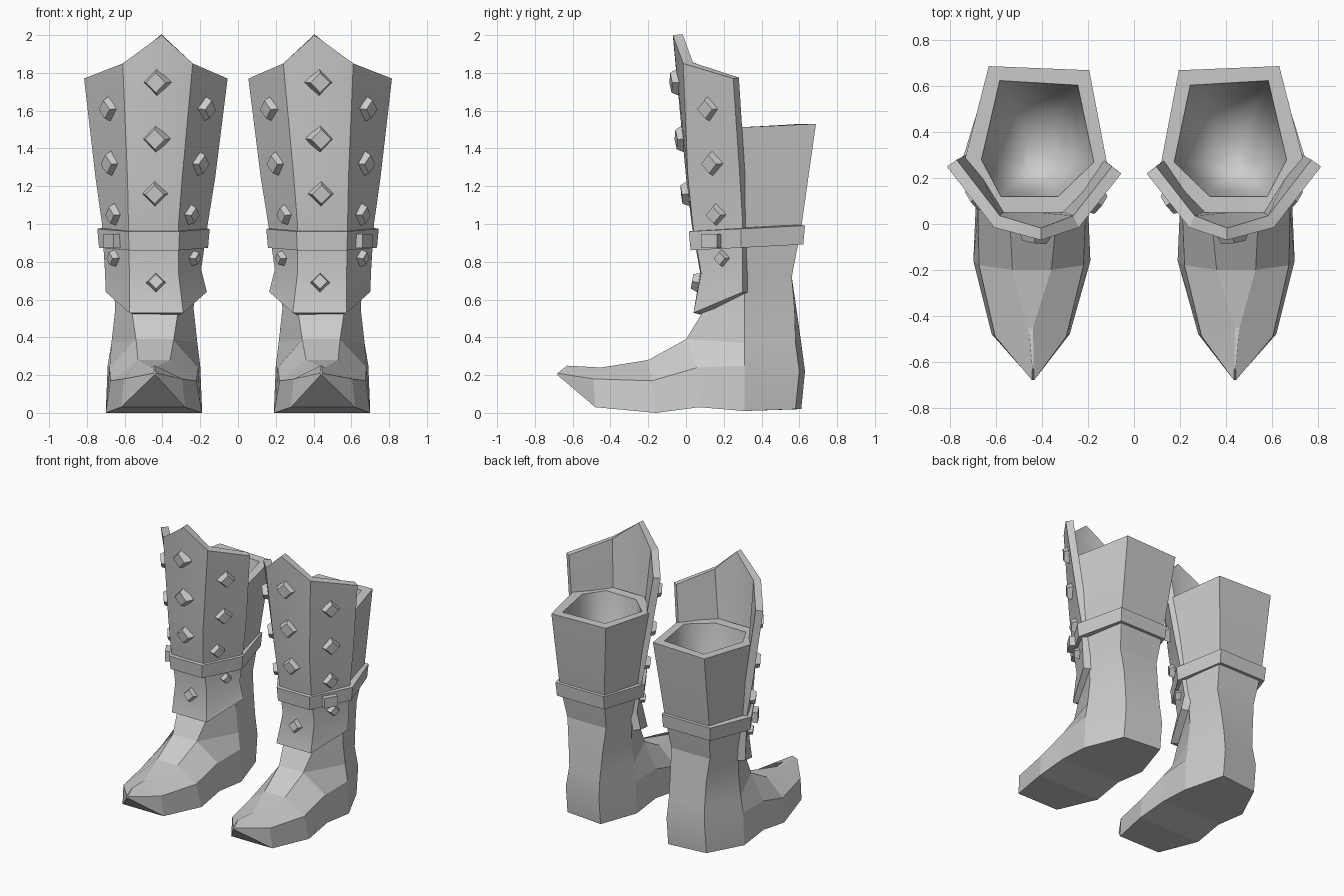
import bpy, bmesh, math
from mathutils import Vector, Matrix
from mathutils.bvhtree import BVHTree

if "Cube" in bpy.data.objects:
    bpy.data.objects.remove(bpy.data.objects["Cube"])

grey = bpy.data.materials.new("plain_grey")
grey.diffuse_color = (0.6, 0.6, 0.6, 1)
grey.use_nodes = True
grey.node_tree.nodes["Principled BSDF"].inputs["Base Color"].default_value = grey.diffuse_color


def finish(name, bm, solid=0.0, angle=25, recalc=True):
    """Turn a bmesh into a part, thicken it if asked, and mirror it to the other boot."""
    if recalc:
        bmesh.ops.recalc_face_normals(bm, faces=bm.faces)
    me = bpy.data.meshes.new(name)
    bm.to_mesh(me)
    bm.free()
    me.materials.append(grey)
    ob = bpy.data.objects.new(name, me)
    bpy.context.collection.objects.link(ob)
    bpy.ops.object.select_all(action='DESELECT')
    bpy.context.view_layer.objects.active = ob
    ob.select_set(True)
    if solid:
        m = ob.modifiers.new("thickness", 'SOLIDIFY')
        m.thickness = solid
        m.offset = -1
        m.use_even_offset = True
        bpy.ops.object.modifier_apply(modifier=m.name)
    bpy.ops.object.shade_smooth_by_angle(angle=math.radians(angle))
    ob.modifiers.new("other_boot", 'MIRROR').use_mirror_merge = False
    return ob


def loft(bm, rings, closed=True):
    """Skin consecutive rings of equal length; returns the vertex rows."""
    rows = [[bm.verts.new(p) for p in r] for r in rings]
    n = len(rows[0])
    for a, b in zip(rows, rows[1:]):
        for i in range(n if closed else n - 1):
            j = (i + 1) % n
            bm.faces.new((a[i], b[i], b[j], a[j]))
    return rows


def leg_ring(f, s, b, skew=0.0):
    """Six-sided section from front, side and back pairs: (x left, x right, y, z)."""
    return [(f[0], f[2], f[3]), (f[1], f[2], f[3]), (s[1], s[2], s[3]),
            (b[1], b[2] + skew, b[3]), (b[0], b[2], b[3]), (s[0], s[2], s[3])]


# Leg shaft, heel up to the rim
legs = [
    leg_ring((.20, .69, .07, .03), (.19, .70, .31, .01), (.28, .575, .61, .02), -.03),
    leg_ring((.21, .68, .06, .24), (.20, .69, .31, .25), (.28, .575, .63, .22), -.03),
    leg_ring((.34, .54, .00, .39), (.215, .67, .31, .37), (.285, .56, .61, .37), -.03),
    leg_ring((.32, .56, .08, .52), (.235, .65, .31, .55), (.28, .57, .585, .55), -.01),
    leg_ring((.34, .54, .13, .72), (.225, .66, .31, .72), (.27, .59, .56, .72)),
    leg_ring((.34, .56, .08, .98), (.185, .695, .30, .98), (.25, .62, .61, .98)),
    leg_ring((.31, .59, .05, 1.50), (.115, .745, .25, 1.51), (.195, .633, .67, 1.53), .018),
]
inner = [(.33, .12, 1.50), (.58, .12, 1.50), (.665, .28, 1.51),
         (.585, .625, 1.53), (.245, .605, 1.53), (.175, .27, 1.51)]
bm = bmesh.new()
rows = loft(bm, legs + [inner])
bm.faces.new(rows[0])
finish("boot_leg", bm, angle=15)

# Softly shaded lining inside the shaft
bm = bmesh.new()
c = Vector((.43, .27, 0))
rings = [inner]
for k, z in ((.85, 1.30), (.6, 1.14), (.25, 1.08)):
    rings.append([(c.x + (x - c.x) * k, c.y + (y - c.y) * k, z) for x, y, _ in inner])
rows = loft(bm, rings)
bm.faces.new(rows[-1])
for f in bm.faces:
    f.normal_update()
    if f.normal.dot(Vector((c.x, c.y, 1.6)) - f.calc_center_median()) < 0:
        f.normal_flip()
finish("boot_lining", bm, angle=180, recalc=False)


# Foot, from the instep to the pointed toe
def foot_ring(b, m, t):
    return [(b[0], b[2], b[3]), (m[0], m[2], m[3]), (t[0], t[2], t[3]),
            (t[1], t[2], t[3]), (m[1], m[2], m[3]), (b[1], b[2], b[3])]


bm = bmesh.new()
rows = loft(bm, [
    foot_ring((.20, .69, .07, .03), (.21, .68, .06, .24), (.34, .54, .00, .39)),
    foot_ring((.19, .70, -.16, .00), (.22, .675, -.18, .17), (.36, .53, -.20, .28)),
    foot_ring((.28, .62, -.48, .03), (.295, .605, -.49, .18), (.44, .46, -.45, .24)),
    foot_ring((.437, .443, -.68, .20), (.435, .445, -.68, .21), (.437, .443, -.63, .25)),
])
bm.faces.new(rows[-1])
finish("foot", bm, angle=12)

# Front guard plate with a peaked top
bm = bmesh.new()
loft(bm, [
    [(.055, .22, 1.77), (.24, -.015, 1.85), (.405, -.07, 2.0), (.61, -.015, 1.85), (.815, .25, 1.77)],
    [(.12, .27, 1.25), (.295, .01, 1.25), (.435, .00, 1.25), (.585, .01, 1.25), (.755, .285, 1.25)],
    [(.16, .29, 1.0), (.315, .035, 1.0), (.44, .03, 1.0), (.58, .035, 1.0), (.72, .30, 1.0)],
    [(.195, .30, .76), (.315, .08, .74), (.44, .075, .74), (.575, .08, .74), (.705, .30, .76)],
    [(.165, .30, .64), (.29, .04, .53), (.435, .04, .53), (.575, .04, .53), (.70, .30, .64)],
], closed=False)
bm.normal_update()
tree = BVHTree.FromBMesh(bm)
finish("front_guard", bm, solid=.052, recalc=False)

# Diamond studs seated on the guard
bm = bmesh.new()
studs = [(.43, 1.75, .077), (.435, 1.45, .077), (.44, 1.16, .072), (.435, .69, .057)]
for x, z, r in ((.172, 1.61, .07), (.207, 1.32, .07), (.255, 1.05, .06), (.24, .82, .045)):
    studs.append((x, z, r))
for x, z, r in ((.68, 1.61, .072), (.67, 1.32, .072), (.65, 1.05, .065), (.65, .82, .05)):
    studs.append((x, z, r))
for x, z, r in studs:
    spot, normal, _, _ = tree.ray_cast(Vector((x, -2, z)), Vector((0, 1, 0)))
    turn = normal.to_track_quat('Z', 'Y').to_matrix().to_4x4()
    bmesh.ops.create_cone(bm, cap_ends=True, segments=4, radius1=r, radius2=r * .68, depth=.05,
                          matrix=Matrix.Translation(spot + normal * .01) @ turn)
finish("studs", bm)

# Strap around leg and guard
belt = [(.31, .015), (.58, .015), (.745, .29), (.64, .63), (.24, .63), (.15, .27)]
bm = bmesh.new()
loft(bm, [[(.44 + (x - .44) * k, .32 + (y - .32) * k, z + y * .05) for x, y in belt]
          for z, k in ((.96, 1.0), (.86, .97))])
finish("strap", bm, solid=.045)

# Buckle on the outer side
bm = bmesh.new()
bmesh.ops.create_cube(bm, size=1, matrix=Matrix.Translation((.655, .14, .91))
                      @ Matrix.Rotation(math.radians(59), 4, 'Z')
                      @ Matrix.Diagonal((.10, .07, .075, 1)))
finish("buckle", bm)
